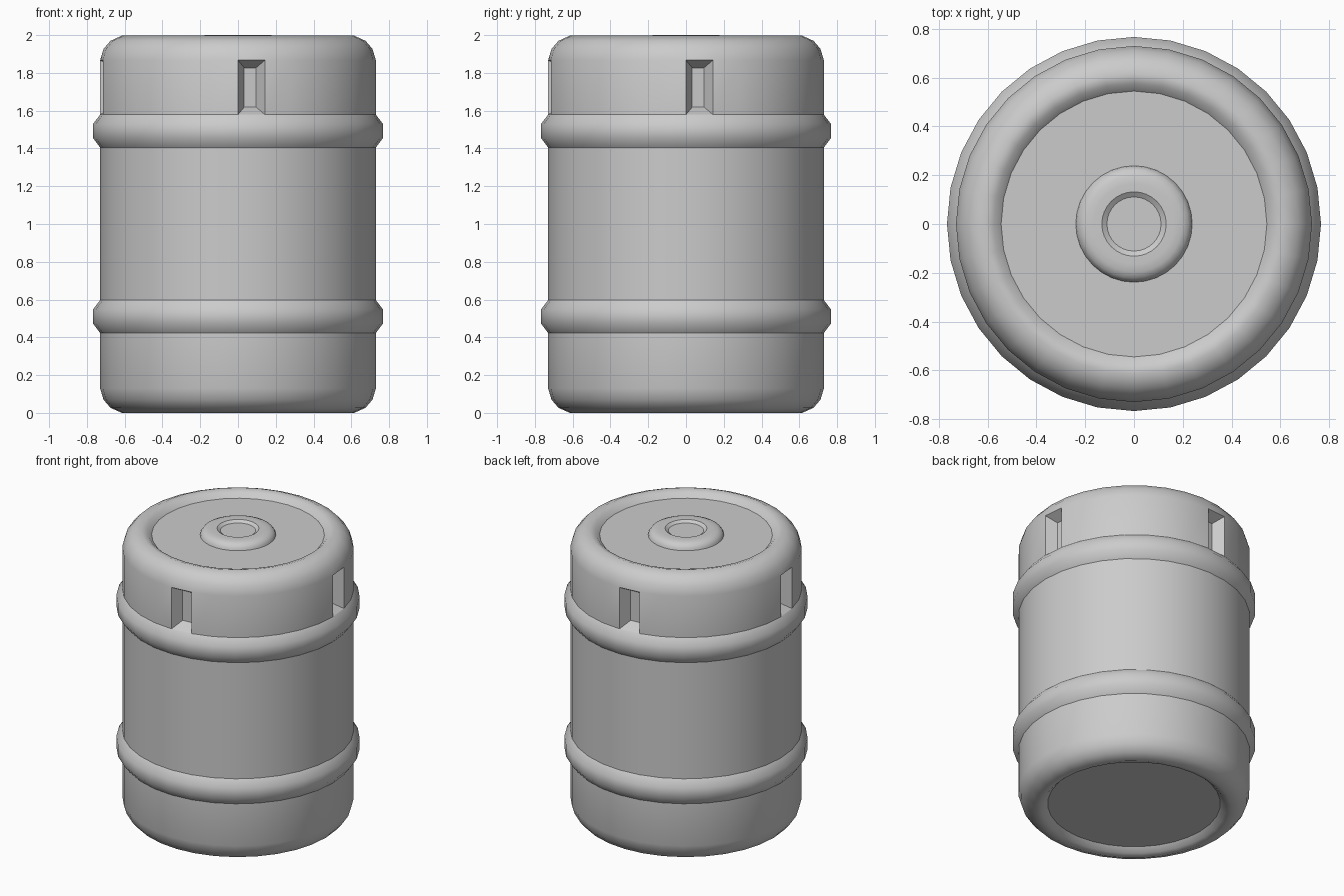
import bpy, bmesh, math

if "Cube" in bpy.data.objects:
    bpy.data.objects.remove(bpy.data.objects["Cube"])

SIDES = 32


def lathe(name, profile, sharp_rows, notch_row=None):
    """Turn a (radius, z) profile, listed bottom to top, around z and close both ends."""
    bm = bmesh.new()
    rings = []
    for r, z in profile:
        rings.append([bm.verts.new((r * math.cos(2 * math.pi * i / SIDES),
                                    r * math.sin(2 * math.pi * i / SIDES), z))
                      for i in range(SIDES)])
    notches = []
    for row in range(len(rings) - 1):
        a, b = rings[row], rings[row + 1]
        for i in range(SIDES):
            j = (i + 1) % SIDES
            face = bm.faces.new((a[i], a[j], b[j], b[i]))
            if row == notch_row and i % (SIDES // 4) == 0:
                notches.append(face)
    bm.faces.new(rings[0][::-1])
    bm.faces.new(rings[-1])
    bm.normal_update()
    for face in bm.faces:
        face.smooth = True
    # crisp creases between parts of the profile
    for row in sharp_rows:
        ring = rings[row]
        for i in range(SIDES):
            bm.edges.get((ring[i], ring[(i + 1) % SIDES])).smooth = False
    # four recessed hand holds with sloping flat walls
    if notches:
        walls = bmesh.ops.inset_individual(bm, faces=notches, thickness=0.04,
                                           depth=-0.07, use_even_offset=True)["faces"]
        for face in notches + walls:
            face.smooth = False
            for edge in face.edges:
                edge.smooth = False
    mesh = bpy.data.meshes.new(name)
    bm.to_mesh(mesh)
    bm.free()
    obj = bpy.data.objects.new(name, mesh)
    bpy.context.collection.objects.link(obj)
    return obj


# rounded end rim, from the recessed disc out to the wall (height from the end)
rim = [(0.545, 0.042), (0.575, 0.012), (0.615, 0.0), (0.675, 0.027),
       (0.712, 0.07), (0.73, 0.13)]


def hoop(z):
    return [(0.73, z - 0.087), (0.767, z - 0.038), (0.767, z + 0.038), (0.73, z + 0.087)]


# keg body: lower rim, two hoops, upper rim
body = rim + hoop(0.51) + hoop(1.492) + [(r, 1.997 - z) for r, z in reversed(rim)]
lathe("keg_body", body, (0, 6, 9, 10, 13, len(body) - 1), notch_row=13)

# filler collar on the top disc, with a shallow hole
collar = [(0.241, 1.945), (0.236, 1.968), (0.222, 1.987), (0.197, 1.998),
          (0.165, 2.0), (0.132, 2.0), (0.111, 1.985)]
lathe("filler_collar", collar, (0, 5, 6))
